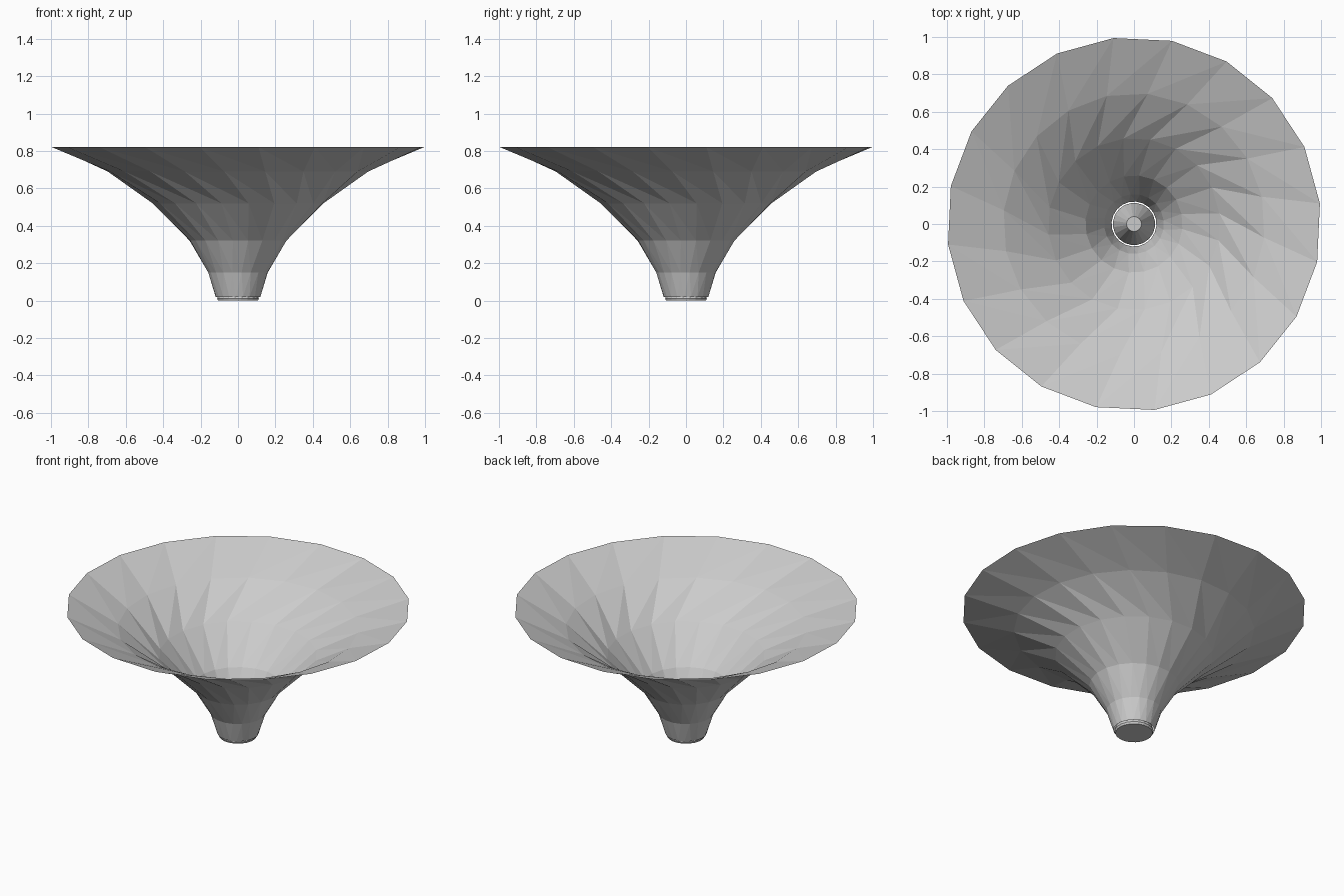
import bpy, bmesh, math

if "Cube" in bpy.data.objects:
    bpy.data.objects.remove(bpy.data.objects["Cube"])

mat = bpy.data.materials.new("light_grey")
mat.diffuse_color = (0.6, 0.6, 0.6, 1)
mat.use_nodes = True
mat.node_tree.nodes["Principled BSDF"].inputs["Base Color"].default_value = mat.diffuse_color


def finish(bm, name):
    me = bpy.data.meshes.new(name)
    bm.to_mesh(me)
    bm.free()
    me.materials.append(mat)
    ob = bpy.data.objects.new(name, me)
    bpy.context.collection.objects.link(ob)
    return ob


def ring(bm, r, z, phase, n):
    return [bm.verts.new((r * math.cos(math.radians(phase) + 2 * math.pi * i / n),
                          r * math.sin(math.radians(phase) + 2 * math.pi * i / n), z))
            for i in range(n)]


# twisted, open flared funnel: radius, height, twist angle (top to bottom)
N = 20
profile = [(1.0, 0.82, 6.3), (0.70, 0.69, 30), (0.46, 0.52, 61),
           (0.26, 0.32, 84), (0.16, 0.15, 97), (0.12, 0.02, 103)]
bm = bmesh.new()
rings = [ring(bm, r, z, a, N) for r, z, a in profile]
for up, low in zip(rings, rings[1:]):
    for i in range(N):
        j = (i + 1) % N
        # triangles split along the shorter diagonal
        bm.faces.new((up[i], low[i - 1], low[i]))
        bm.faces.new((up[i], low[i], up[j]))
finish(bm, "funnel")

# tapered plug standing in the throat, seen through the gap around it
M = 20
bm = bmesh.new()
levels = [ring(bm, r, z, 9, M) for r, z in
          [(0.108, 0.0), (0.113, 0.012), (0.108, 0.03), (0.04, 0.24)]]
for low, up in zip(levels, levels[1:]):
    for i in range(M):
        j = (i + 1) % M
        bm.faces.new((low[i], low[j], up[j], up[i]))
bm.faces.new(levels[-1])
bm.faces.new(levels[0][::-1])
finish(bm, "centre_plug")
